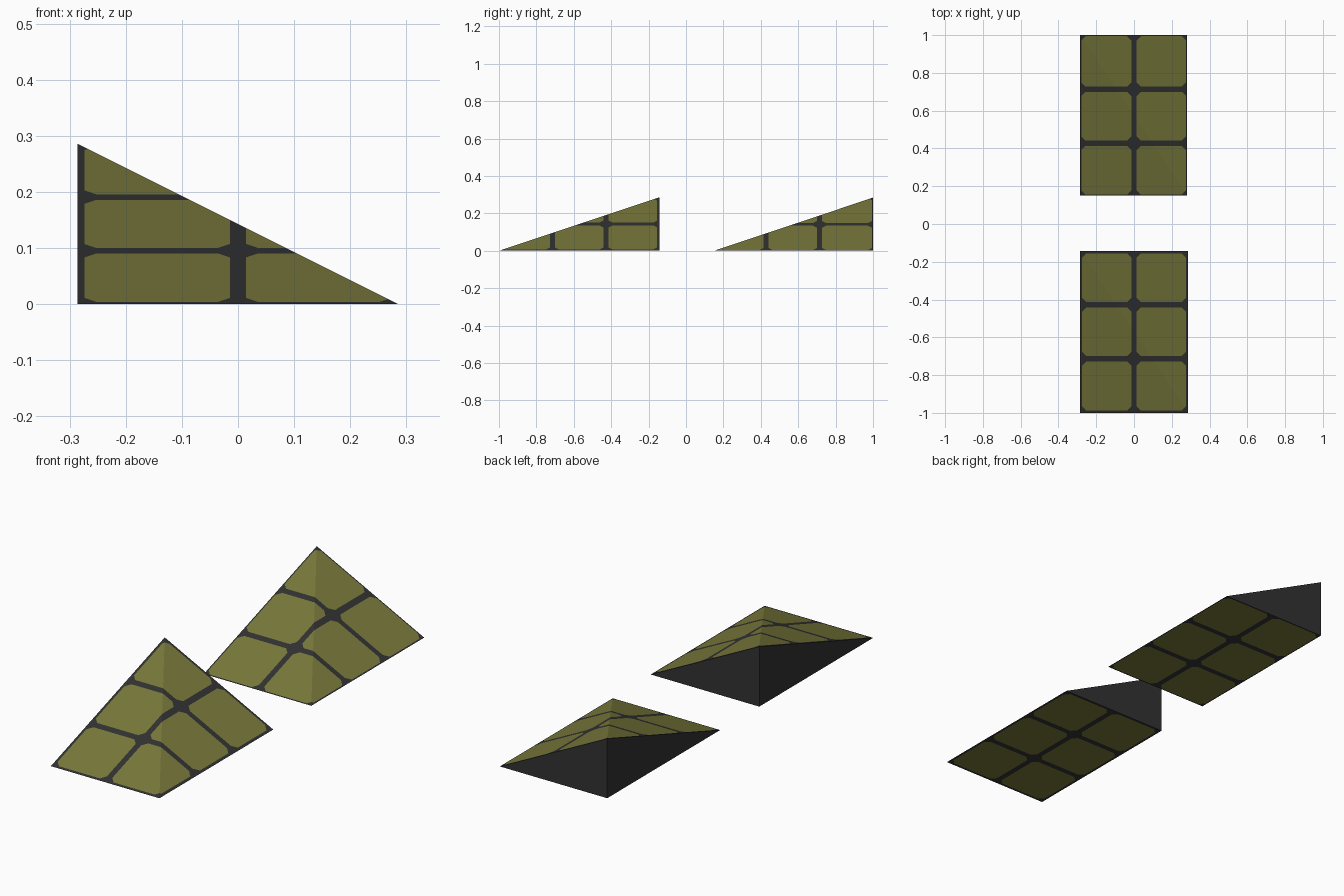
import bpy, bmesh
from mathutils import Vector

if "Cube" in bpy.data.objects:
    bpy.data.objects.remove(bpy.data.objects["Cube"])


def material(name, rgb):
    m = bpy.data.materials.new(name)
    m.diffuse_color = (*rgb, 1)
    m.use_nodes = True
    m.node_tree.nodes["Principled BSDF"].inputs["Base Color"].default_value = m.diffuse_color
    return m


dark = material("dark grey", (0.032, 0.032, 0.033))
olive = material("olive", (0.19, 0.19, 0.045))
GAP, CHAMFER = 0.014, 0.022


def corner_pyramid(name, x0, x1, y0, y1, h, x_lines, y_lines, border):
    """Pyramid with its apex above the back left corner, panelled from above."""
    bm = bmesh.new()
    base = [bm.verts.new(p) for p in
            ((x0, y0, 0), (x1, y0, 0), (x1, y1, 0), (x0, y1, 0))]
    apex = bm.verts.new((x0, y1, h))
    bm.faces.new(base)
    for i in range(4):
        a, b = base[i], base[(i + 1) % 4]
        bm.faces.new((a, b, apex) )
    # drop the duplicate apex edges by rebuilding the hull cleanly
    bmesh.ops.recalc_face_normals(bm, faces=bm.faces)

    def cut(point, normal):
        bmesh.ops.bisect_plane(bm, geom=bm.verts[:] + bm.edges[:] + bm.faces[:],
                               plane_co=Vector(point), plane_no=Vector(normal), dist=1e-6)

    def spans(lo, hi, lines):
        starts = [lo + border] + [v + GAP for v in lines]
        ends = [v - GAP for v in lines] + [hi - border]
        return list(zip(starts, ends))

    xs, ys = spans(x0, x1, x_lines), spans(y0, y1, y_lines)
    for v in sum(xs, ()):
        cut((v, 0, 0), (1, 0, 0))
    for v in sum(ys, ()):
        cut((0, v, 0), (0, 1, 0))
    # clipped panel corners
    for xa, xb in xs:
        for ya, yb in ys:
            for x, sx in ((xa, 1), (xb, -1)):
                for y, sy in ((ya, 1), (yb, -1)):
                    cut((x + sx * CHAMFER, y, 0), (sx, sy, 0))

    def in_panel(c):
        for xa, xb in xs:
            for ya, yb in ys:
                dx, dy = min(c.x - xa, xb - c.x), min(c.y - ya, yb - c.y)
                if dx > 0 and dy > 0 and dx + dy > CHAMFER:
                    return True
        return False

    # upright walls stay dark, slopes and underside carry olive panels
    bm.normal_update()
    for f in bm.faces:
        wall = abs(f.normal.z) < 0.05
        f.material_index = int(not wall and in_panel(f.calc_center_median()))
    me = bpy.data.meshes.new(name)
    bm.to_mesh(me)
    bm.free()
    me.materials.append(dark)
    me.materials.append(olive)
    bpy.context.collection.objects.link(bpy.data.objects.new(name, me))


# two matching wedges, the back one a touch smaller with thinner borders
corner_pyramid("front_wedge", -0.286, 0.286, -1, -0.143, 0.286,
               [0], [-0.714, -0.428], 0.012)
corner_pyramid("back_wedge", -0.285, 0.281, 0.15, 1, 0.284,
               [0], [0.428, 0.714], 0.006)
